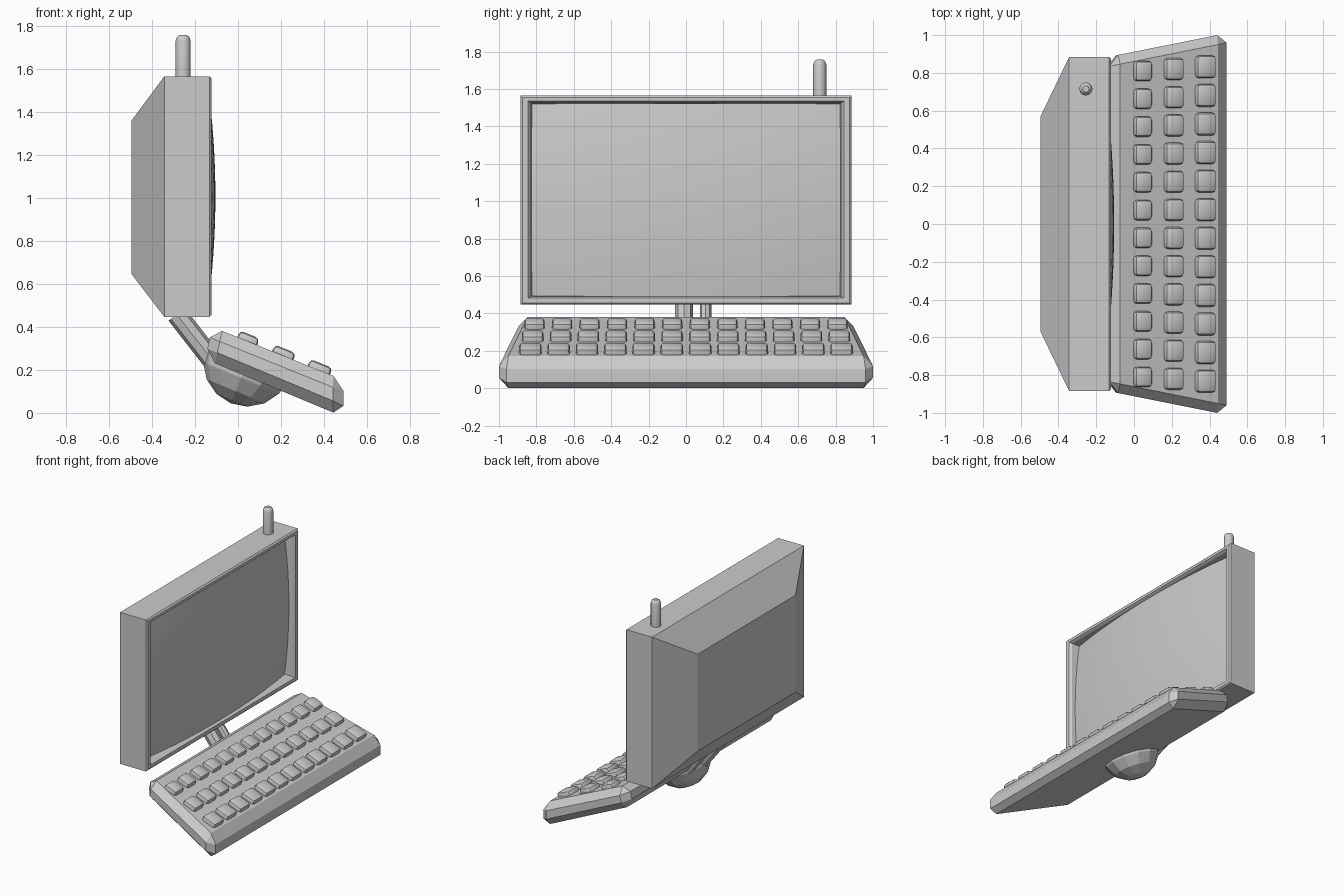
import bpy, bmesh, math
from mathutils import Vector, Matrix

if "Cube" in bpy.data.objects:
    bpy.data.objects.remove(bpy.data.objects["Cube"])


def finish(name, bm, smooth=None):
    bmesh.ops.recalc_face_normals(bm, faces=bm.faces)
    me = bpy.data.meshes.new(name)
    bm.to_mesh(me)
    bm.free()
    ob = bpy.data.objects.new(name, me)
    bpy.context.collection.objects.link(ob)
    if smooth:
        bpy.ops.object.select_all(action='DESELECT')
        ob.select_set(True)
        bpy.context.view_layer.objects.active = ob
        bpy.ops.object.shade_smooth_by_angle(angle=math.radians(smooth))
    return ob


def loft(bm, loops):
    rings = [[bm.verts.new(p) for p in loop] for loop in loops]
    for a, b in zip(rings, rings[1:]):
        n = len(a)
        for i in range(n):
            bm.faces.new((a[i], a[(i + 1) % n], b[(i + 1) % n], b[i]))
    bm.faces.new(rings[0])
    bm.faces.new(rings[-1])


def rod(name, start, end, radius, sides):
    start, end = Vector(start), Vector(end)
    d = end - start
    bm = bmesh.new()
    bmesh.ops.create_cone(bm, cap_ends=True, segments=sides, radius1=radius,
                          radius2=radius, depth=d.length)
    rot = d.to_track_quat('Z', 'Y').to_matrix().to_4x4()
    bm.transform(Matrix.Translation((start + end) / 2) @ rot)
    return finish(name, bm, 25)


# Monitor housing: tapered back, bevelled rim and front recess
stations = [(-.495, .57, .645, 1.36), (-.343, .885, .447, 1.565),
            (-.133, .885, .447, 1.565), (-.123, .875, .457, 1.555),
            (-.123, .845, .482, 1.535), (-.14, .83, .49, 1.525),
            (-.22, .82, .497, 1.518)]
bm = bmesh.new()
loft(bm, [[(x, -w, a), (x, w, a), (x, w, b), (x, -w, b)]
          for x, w, a, b in stations])
finish("monitor_housing", bm)

# Bulging screen
bm = bmesh.new()
bmesh.ops.create_grid(bm, x_segments=16, y_segments=12, size=1)
for v in bm.verts:
    y, z = v.co.x * .826, v.co.y * .515
    v.co = (-.105 - .085 * y * y - .13 * z * z, y, z + 1.007)
ob = finish("screen", bm, 40)

# Antenna with rounded tip
bm = bmesh.new()
loft(bm, [[(-.255 + r * math.cos(i * math.pi / 6),
            .715 + r * math.sin(i * math.pi / 6), z) for i in range(12)]
          for r, z in ((.035, 1.55), (.035, 1.73), (.029, 1.748), (.017, 1.757))])
finish("antenna", bm, 35)

# Stand: two arms and a tilted low-poly half dome
rod("stand_arm", (-.285, -.01, .458), (-.08, -.01, .195), .048, 8)
rod("stand_cable", (-.28, .105, .458), (-.08, .105, .2), .03, 8)
TILT = Matrix.Rotation(math.radians(22.5), 4, 'Y')
bm = bmesh.new()
bmesh.ops.create_uvsphere(bm, u_segments=12, v_segments=8, radius=.207)
bmesh.ops.bisect_plane(bm, geom=bm.verts[:] + bm.edges[:] + bm.faces[:],
                       plane_co=(0, 0, .01), plane_no=(0, 0, 1), clear_outer=True)
bmesh.ops.holes_fill(bm, edges=[e for e in bm.edges if e.is_boundary])
bm.transform(Matrix.Translation((.045, 0, .236)) @ TILT)
finish("stand_dome", bm)

# Keyboard slab: sloped wedge, wider at the front, chamfered
profile = [(-.153, .25), (.49, -.018), (.49, .153), (-.12, .40)]


def half_width(x):
    return .912 + .2 * x


bm = bmesh.new()
loft(bm, [[(x, s * half_width(x), z) for x, z in profile] for s in (-1, 1)])
bmesh.ops.recalc_face_normals(bm, faces=bm.faces)
bmesh.ops.bevel(bm, geom=bm.edges[:], offset=.05, segments=1,
                profile=.5, affect='EDGES')
finish("keyboard", bm)

# Keys: three rows of twelve rounded caps
slope = Matrix.Rotation(math.atan(.405), 4, 'Y')
for row, (x, span, size) in enumerate(((.047, .81, .1), (.212, .82, .107),
                                      (.38, .832, .112))):
    bm = bmesh.new()
    for i in range(12):
        y = span * (2 * i / 11 - 1)
        place = Matrix.Translation((x - .005, y, .351 - .405 * x)) @ slope
        bmesh.ops.create_cube(bm, size=1, matrix=place @ Matrix.Diagonal(
            (size, size + .008, .07, 1)))
    bmesh.ops.bevel(bm, geom=bm.edges[:], offset=.02, segments=2,
                    profile=.5, affect='EDGES')
    finish(f"key_row_{row + 1}", bm, 40)
